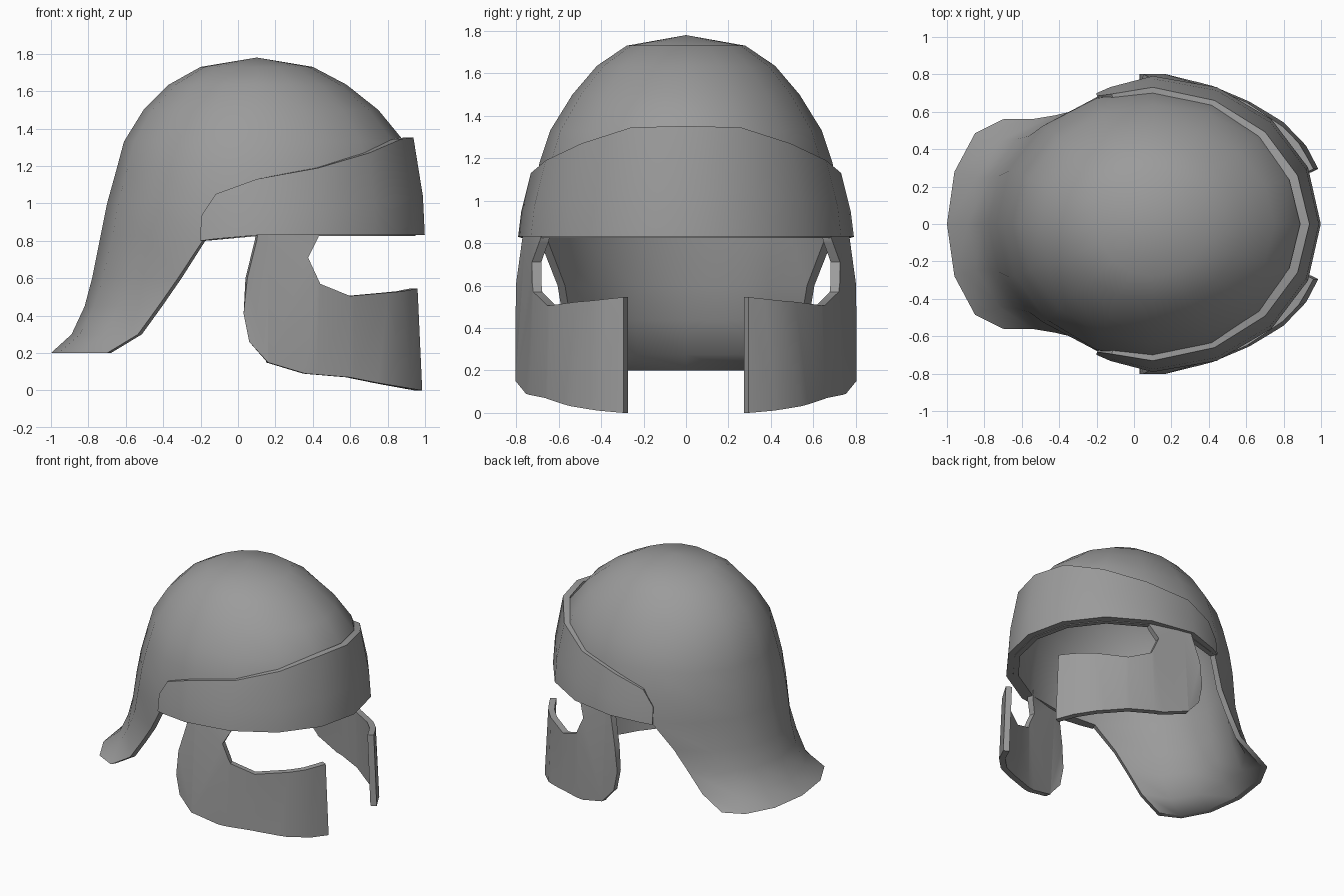
import bpy, bmesh, math
from mathutils import Vector

cube = bpy.data.objects.get("Cube")
if cube:
    bpy.data.objects.remove(cube)

steel = bpy.data.materials.new("grey_steel")
steel.use_nodes = True
GREY = (0.33, 0.33, 0.33, 1)
steel.diffuse_color = GREY
steel.node_tree.nodes["Principled BSDF"].inputs["Base Color"].default_value = GREY


def lerp(table, t):
    """Piecewise linear lookup in a sorted list of (key, value)."""
    for (a, va), (b, vb) in zip(table, table[1:]):
        if t <= b:
            return va + (vb - va) * max(0, t - a) / (b - a)
    return table[-1][1]


def finish(name, bm, thickness, angle=35):
    """Turn an open sheet outward, thicken it inward with level rims and shade it."""
    bm.normal_update()
    middle = Vector((0, 0, 0.7))
    if sum(f.normal.dot(f.calc_center_median() - middle) for f in bm.faces) < 0:
        bmesh.ops.reverse_faces(bm, faces=bm.faces)
        bm.normal_update()
    faces = bm.faces[:]
    rim = []
    for e in bm.edges:
        if e.is_boundary:
            loop = e.link_loops[0]
            rim.append((loop.vert, loop.link_loop_next.vert))
    rim_verts = {v for pair in rim for v in pair}
    inner = {}
    for v in bm.verts[:]:
        n = v.normal.copy()
        if v in rim_verts:
            n.z = 0
            n.normalize()
        inner[v] = bm.verts.new(v.co - n * thickness)
    for f in faces:
        bm.faces.new([inner[v] for v in reversed(f.verts)])
    for a, b in rim:
        bm.faces.new((b, a, inner[a], inner[b]))
    mesh = bpy.data.meshes.new(name)
    bm.to_mesh(mesh)
    bm.free()
    mesh.materials.append(steel)
    ob = bpy.data.objects.new(name, mesh)
    bpy.context.collection.objects.link(ob)
    bpy.ops.object.select_all(action="DESELECT")
    bpy.context.view_layer.objects.active = ob
    ob.select_set(True)
    bpy.ops.object.shade_smooth_by_angle(angle=math.radians(angle))


def skin(bm, upper, lower):
    for a, b, c, d in zip(upper, upper[1:], lower[1:], lower):
        bm.faces.new((a, b, c, d))


# Skull: rings of (height, front reach, back reach, half width)
CX = 0.1
RINGS = [(1.73, 0.30, 0.30, 0.28), (1.635, 0.48, 0.47, 0.42), (1.5, 0.65, 0.605, 0.535),
         (1.33, 0.79, 0.71, 0.64), (1.18, 0.825, 0.75, 0.69), (1.0, 0.845, 0.80, 0.725),
         (0.825, 0.85, 0.835, 0.74)]
# Neck guard: arcs of (height, centre, back reach, half width, start angle)
NECK = [(0.6, -0.10, 0.68, 0.64, 109), (0.45, -0.25, 0.57, 0.61, 108),
        (0.3, -0.40, 0.49, 0.585, 106), (0.2, -0.70, 0.30, 0.56, 90)]

bm = bmesh.new()
apex = bm.verts.new((CX, 0, 1.78))
rows = []
for z, front, back, wide in RINGS:
    row = []
    for i in range(16):
        a = math.tau * i / 16
        c = math.cos(a)
        row.append(bm.verts.new((CX + (front if c > 0 else back) * c, wide * math.sin(a), z)))
    rows.append(row + row[:1])
for a, b in zip(rows[0], rows[0][1:]):
    bm.faces.new((apex, b, a))
for upper, lower in zip(rows, rows[1:]):
    skin(bm, upper, lower)
above = rows[-1][5:12]
for end in (above[0], above[-1]):
    end.co.x += 0.03
    end.co.z = 0.8
for z, cx, back, wide, start in NECK:
    row = []
    for i in range(7):
        a = math.radians(start + (180 - start) * i / 3)
        row.append(bm.verts.new((cx + back * math.cos(a), wide * math.sin(a), z)))
    skin(bm, above, row)
    above = row
finish("helmet_shell", bm, 0.04)

# Brow band: stations of (angle, bottom, top), wrapped round the skull and mirrored
STATIONS = [(0, 0.83, 1.352), (22.5, 0.83, 1.345), (45, 0.83, 1.27), (67.5, 0.83, 1.19),
            (90, 0.83, 1.13), (106, 0.81, 1.05), (111.5, 0.80, 0.93)]
FRONT = [(0.8, 0.9), (1.03, 0.89), (1.35, 0.838)]
BACK = [(0.8, 0.82), (1.0, 0.81), (1.35, 0.72)]
WIDTH = [(0.8, 0.795), (1.0, 0.77), (1.15, 0.725), (1.35, 0.675)]
bm = bmesh.new()
columns = []
for angle, low, high in [(-a, l, h) for a, l, h in STATIONS[:0:-1]] + STATIONS:
    a = math.radians(angle)
    c = math.cos(a)
    narrow = 0.04 * max(0, abs(angle) - 90) / 20
    column = []
    for t in (0, 0.4, 1):
        z = low + (high - low) * t
        reach = lerp(FRONT if c > -0.01 else BACK, z)
        column.append(bm.verts.new((CX + reach * c, (lerp(WIDTH, z) - narrow) * math.sin(a), z)))
    columns.append(column)
for left, right in zip(columns, columns[1:]):
    skin(bm, left, right)
finish("brow_band", bm, 0.05)

# Cheek guards: flat outline with an eye notch, bent round the face
OUTLINE = [(0.11, 0.87), (0.10, 0.80), (0.05, 0.6), (0.03, 0.41), (0.06, 0.26), (0.16, 0.15),
           (0.36, 0.09), (0.6, 0.07), (0.75, 0.04), (0.985, 0), (0.96, 0.545), (0.88, 0.53),
           (0.6, 0.505), (0.44, 0.57), (0.375, 0.71), (0.43, 0.82), (0.43, 0.87)]
BEND = [(0.03, 0.80), (0.16, 0.805), (0.42, 0.74), (0.62, 0.655), (0.8, 0.545),
        (0.92, 0.42), (0.985, 0.295)]
for side, name in ((1, "cheek_guard_rear"), (-1, "cheek_guard_front")):
    bm = bmesh.new()
    bm.faces.new([bm.verts.new((x, 0, z)) for x, z in OUTLINE])
    for x, _ in BEND[1:-1]:
        bmesh.ops.bisect_plane(bm, geom=bm.verts[:] + bm.edges[:] + bm.faces[:],
                               plane_co=(x, 0, 0), plane_no=(1, 0, 0))
    bmesh.ops.triangulate(bm, faces=bm.faces)
    # The plate leans in towards its top
    for v in bm.verts:
        x, _, z = v.co
        tuck = 0.15 * max(0, z - 0.6)
        v.co.y = side * (lerp(BEND, x + 0.05 * z) - tuck)
    finish(name, bm, 0.045)
